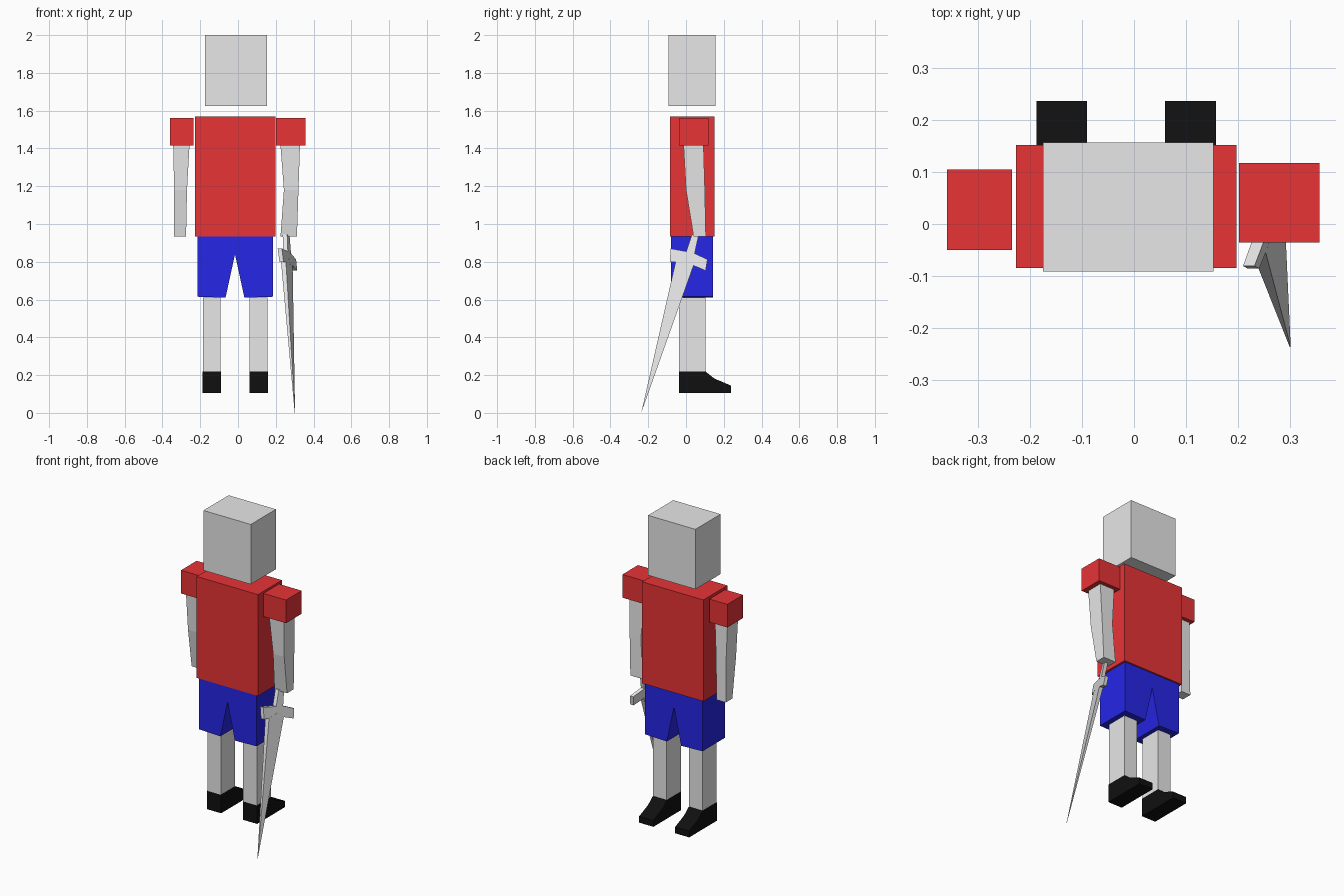
import bpy, bmesh


def make_mat(name, rgb):
    m = bpy.data.materials.new(name)
    m.diffuse_color = (*rgb, 1)
    return m


GREY = make_mat("light_grey", (0.8, 0.8, 0.8))
RED = make_mat("shirt_red", (0.8, 0.033, 0.036))
BLUE = make_mat("shorts_blue", (0.019, 0.019, 0.8))
BLACK = make_mat("shoe_black", (0.005, 0.005, 0.005))


def loft(name, rings, mat):
    """Flat-faced solid through a list of matching point rings, capped at both ends."""
    bm = bmesh.new()
    rows = [[bm.verts.new(p) for p in ring] for ring in rings]
    n = len(rows[0])
    for a, b in zip(rows, rows[1:]):
        for i in range(n):
            j = (i + 1) % n
            bm.faces.new((a[i], a[j], b[j], b[i]))
    bm.faces.new(rows[0][::-1])
    bm.faces.new(rows[-1])
    bmesh.ops.recalc_face_normals(bm, faces=bm.faces)
    me = bpy.data.meshes.new(name)
    bm.to_mesh(me)
    bm.free()
    me.materials.append(mat)
    ob = bpy.data.objects.new(name, me)
    bpy.context.collection.objects.link(ob)
    return ob


def rect(x0, x1, y0, y1, z):
    return [(x0, y0, z), (x1, y0, z), (x1, y1, z), (x0, y1, z)]


def box(name, x0, x1, y0, y1, z0, z1, mat):
    return loft(name, [rect(x0, x1, y0, y1, z0), rect(x0, x1, y0, y1, z1)], mat)


# Head, shirt and sleeves
box("head", -0.175, 0.153, -0.092, 0.157, 1.625, 2.0, GREY)
box("shirt", -0.227, 0.198, -0.085, 0.152, 0.935, 1.57, RED)
box("left_sleeve", -0.36, -0.235, -0.05, 0.105, 1.415, 1.56, RED)
box("right_sleeve", 0.202, 0.358, -0.036, 0.118, 1.415, 1.56, RED)

# Arms bending at the elbow
loft("right_arm", [rect(0.225, 0.328, -0.013, 0.093, 1.415),
                   rect(0.243, 0.320, 0.0, 0.10, 1.18),
                   rect(0.225, 0.312, 0.04, 0.105, 0.935)], GREY)
loft("left_arm", [rect(-0.343, -0.257, -0.025, 0.080, 1.415),
                  rect(-0.338, -0.270, -0.012, 0.087, 1.18),
                  rect(-0.340, -0.275, 0.027, 0.092, 0.935)], GREY)

# Shorts with a notch between the legs
outline = [(-0.214, 0.935), (-0.214, 0.615), (-0.066, 0.61), (-0.016, 0.84),
           (0.034, 0.61), (0.185, 0.615), (0.185, 0.935)]
loft("shorts", [[(x, y, z) for x, z in outline] for y in (-0.08, 0.142)], BLUE)

# Legs and shoes
shoe = [(-0.037, 0.105), (0.237, 0.105), (0.237, 0.145), (0.15, 0.182),
        (0.102, 0.22), (-0.037, 0.22)]
for side, x0, x1 in (("left", -0.186, -0.093), ("right", 0.062, 0.156)):
    box(side + "_leg", x0, x1, -0.037, 0.102, 0.22, 0.612, GREY)
    loft(side + "_shoe", [[(x, y, z) for y, z in shoe]
                          for x in (x0 - 0.002, x1 + 0.002)], BLACK)


# Sword lying in one slanted plane
def sword_ring(points, side):
    return [(0.382 + 0.3415 * y - 0.153 * z + side * t, y, z) for y, z, t in points]


def sword_part(name, points):
    loft(name, [sword_ring(points, -1), sword_ring(points, 1)], GREY)


sword_part("sword_blade", [(-0.237, 0.0, 0.001), (0.04, 0.78, 0.013),
                           (0.02, 0.82, 0.013), (-0.055, 0.80, 0.013)])
sword_part("sword_guard", [(-0.086, 0.80, 0.011), (-0.055, 0.80, 0.013), (0.04, 0.78, 0.013),
                           (0.104, 0.753, 0.011), (0.114, 0.812, 0.011), (0.045, 0.845, 0.012),
                           (0.0, 0.855, 0.012), (-0.081, 0.87, 0.011)])
sword_part("sword_grip", [(0.0, 0.85, 0.012), (0.045, 0.84, 0.012),
                          (0.068, 0.945, 0.012), (0.032, 0.945, 0.012)])
